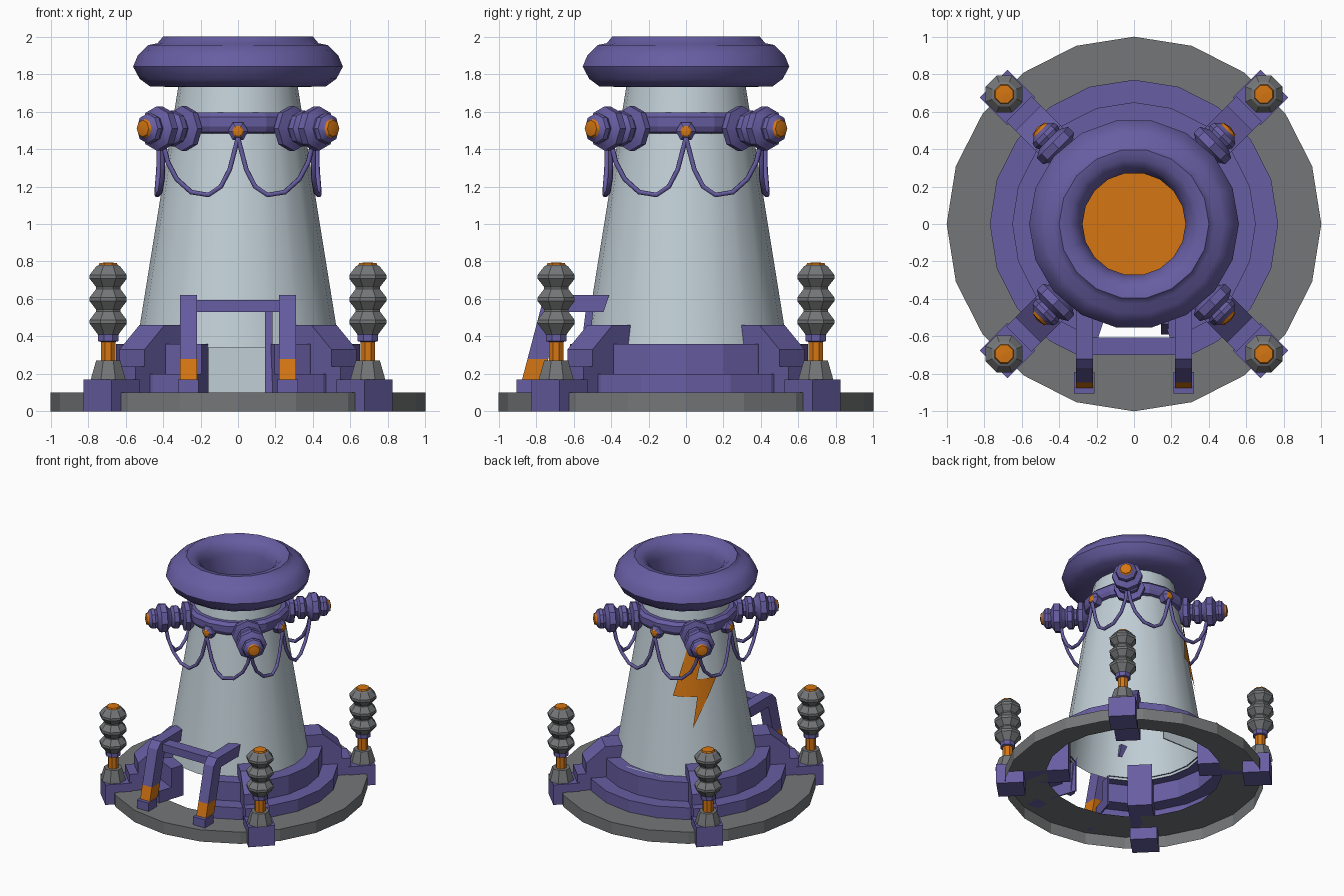
import bpy, bmesh, math
from math import radians, cos, sin
from mathutils import Matrix, Vector

if "Cube" in bpy.data.objects:
    bpy.data.objects.remove(bpy.data.objects["Cube"])


def mat(name, rgb):
    m = bpy.data.materials.new(name)
    m.diffuse_color = (*rgb, 1)
    m.use_nodes = True
    m.node_tree.nodes["Principled BSDF"].inputs["Base Color"].default_value = m.diffuse_color
    return m


PURPLE = mat("purple", (0.135, 0.11, 0.36))
ORANGE = mat("orange", (0.66, 0.18, 0.006))
GRAY = mat("gray", (0.175, 0.18, 0.185))
PALE = mat("pale_blue", (0.53, 0.62, 0.67))


def finish(name, bm, mats, smooth=None):
    me = bpy.data.meshes.new(name)
    bm.to_mesh(me)
    bm.free()
    ob = bpy.data.objects.new(name, me)
    bpy.context.collection.objects.link(ob)
    for m in mats:
        me.materials.append(m)
    if smooth:
        bpy.ops.object.select_all(action='DESELECT')
        ob.select_set(True)
        bpy.context.view_layer.objects.active = ob
        bpy.ops.object.shade_smooth_by_angle(angle=radians(smooth))
    return ob


def lathe(name, prof, n, mats, seg_mat=None, M=Matrix(), skip=(), smooth=None):
    """Revolve (radius, height) points; skip lists left-out sectors."""
    bm = bmesh.new()
    rings = []
    for r, z in prof:
        if r == 0:
            rings.append([bm.verts.new(M @ Vector((0, 0, z)))] * n)
        else:
            rings.append([bm.verts.new(M @ Vector((r * cos(2 * math.pi * k / n),
                                                   r * sin(2 * math.pi * k / n), z)))
                          for k in range(n)])
    for i in range(len(prof) - 1):
        a, b = rings[i], rings[i + 1]
        for k in range(n):
            if k in skip:
                continue
            j = (k + 1) % n
            vs = list(dict.fromkeys([a[k], a[j], b[j], b[k]]))
            f = bm.faces.new(vs)
            f.material_index = seg_mat[i] if seg_mat else 0
    return finish(name, bm, mats, smooth)


def prism(name, pts, t0, t1, ang, m):
    """Extrude a (distance, height) outline sideways, turned to angle ang."""
    R = Matrix.Rotation(radians(ang), 4, 'Z')
    bm = bmesh.new()
    A = [bm.verts.new(R @ Vector((d, t0, z))) for d, z in pts]
    B = [bm.verts.new(R @ Vector((d, t1, z))) for d, z in pts]
    bm.faces.new(A)
    bm.faces.new(B)
    for i in range(len(pts)):
        j = (i + 1) % len(pts)
        bm.faces.new((A[i], A[j], B[j], B[i]))
    bmesh.ops.recalc_face_normals(bm, faces=bm.faces)
    return finish(name, bm, [m])


def rect(d0, d1, z0, z1):
    return [(d0, z0), (d1, z0), (d1, z1), (d0, z1)]


def outward(ang, z):
    """Frame whose local z points away from the tower."""
    d = Vector((cos(radians(ang)), sin(radians(ang)), 0))
    return Matrix.Translation((0, 0, z)) @ d.to_track_quat('Z', 'Y').to_matrix().to_4x4()


def wall(z):
    return 0.54 - (z - 0.36) * 0.161


# Base disc: open underneath, with a hole in the middle
lathe("base_disc", [(1, 0), (1, 0.1), (0.68, 0.1)], 20, [GRAY])

# Stepped foot ring with the doorway gap in front
step = [(0.77, 0.1), (0.77, 0.2), (0.65, 0.2), (0.65, 0.36), (0.53, 0.36)]
lathe("foot_ring", step, 20, [PURPLE], skip=(14, 15))
for a in (-108, -72):
    prism("doorway_side", step + [(0.53, 0.1)], -0.006, 0.006, a, PURPLE)
prism("back_panel", rect(0.55, 0.56, 0.1, 0.36), -0.17, 0.17, 90, PALE)

# Tower
lathe("tower", [(wall(0.34), 0.34), (wall(1.76), 1.76)], 20, [PALE], smooth=30)

# Top collar with bowl and glowing floor
lathe("top_collar",
      [(0.30, 1.73), (0.47, 1.735), (0.525, 1.775), (0.56, 1.84), (0.535, 1.90),
       (0.48, 1.955), (0.43, 1.965), (0.40, 2.0), (0.345, 1.99), (0.30, 1.95),
       (0.275, 1.88), (0.275, 1.70), (0, 1.70)], 18, [PURPLE, ORANGE],
      seg_mat=[0] * 11 + [1], smooth=40)

# Band around the tower
lathe("tower_band", [(0.35, 1.48), (0.385, 1.49), (0.40, 1.52), (0.40, 1.57),
                     (0.375, 1.595), (0.33, 1.595)], 16, [PURPLE])

# Diagonal parts
for a in (45, 135, 225, 315):
    lathe("band_knob",
          [(0.07, 0.34), (0.12, 0.39), (0.12, 0.425), (0.065, 0.44), (0.07, 0.46),
           (0.095, 0.475), (0.095, 0.51), (0.07, 0.53), (0.085, 0.55),
           (0.118, 0.57), (0.118, 0.615), (0.075, 0.64), (0.085, 0.66),
           (0.08, 0.685), (0.052, 0.705), (0.045, 0.72), (0, 0.73)], 8,
          [PURPLE, ORANGE], seg_mat=[0] * 14 + [1] * 2, M=outward(a, 1.51), smooth=35)
    prism("buttress", [(0.5, 0.1), (0.5, 0.46), (0.65, 0.46), (0.8, 0.33),
                       (0.8, 0.24), (0.87, 0.24), (0.87, 0.1)], -0.095, 0.095, a, PURPLE)
    prism("pillar_box", rect(0.85, 1.06, 0, 0.17), -0.105, 0.105, a, PURPLE)
    P = Matrix.Translation((0.98 * cos(radians(a)), 0.98 * sin(radians(a)), 0))
    P = P @ Matrix.Rotation(radians(22.5), 4, 'Z')
    lathe("pillar_foot", [(0.1, 0.17), (0.095, 0.19), (0.07, 0.27), (0, 0.27)], 8, [GRAY], M=P)
    lathe("pillar_core", [(0.042, 0.26), (0.042, 0.38)], 8, [ORANGE], M=P)
    lathe("pillar_collar", [(0.04, 0.37), (0.06, 0.375), (0.06, 0.42), (0, 0.42)], 8,
          [PURPLE], M=P)
    beads = [(0.06, 0.41)]
    for z in (0.478, 0.598, 0.718):
        beads += [(0.07, z - 0.055), (0.107, z - 0.01), (0.107, z + 0.01), (0.07, z + 0.055)]
    beads += [(0.055, 0.78), (0.05, 0.792), (0, 0.795)]
    lathe("pillar_insulator", beads, 8, [GRAY, ORANGE],
          seg_mat=[0] * (len(beads) - 3) + [1] * 2, M=P)

# Small sockets on the band
for a in (0, 90, 180, 270):
    lathe("band_socket", [(0.055, 0.36), (0.055, 0.41), (0.032, 0.43), (0.025, 0.435),
                          (0, 0.438)], 6, [PURPLE, ORANGE], seg_mat=[0, 0, 1, 1],
          M=outward(a, 1.495))

# Hanging cables: one drooping path, mirrored and repeated
droop = [(0, 0.42, 1.46), (6, 0.425, 1.29), (12, 0.44, 1.2), (20, 0.46, 1.155),
         (31, 0.485, 1.17), (39, 0.52, 1.24), (43, 0.55, 1.33), (45, 0.57, 1.45)]
cu = bpy.data.curves.new("hanging_cables", 'CURVE')
cu.dimensions = '3D'
cu.bevel_depth = 0.014
cu.bevel_resolution = 1
cu.materials.append(PURPLE)
for q in (0, 90, 180, 270):
    for s in (-1, 1):
        sp = cu.splines.new('POLY')
        sp.points.add(len(droop) - 1)
        for p, (t, r, z) in zip(sp.points, droop):
            g = radians(q + s * t)
            p.co = (r * cos(g), r * sin(g), z, 1)
bpy.context.collection.objects.link(bpy.data.objects.new("hanging_cables", cu))

# Front frame: two bent legs, cross bar and a strut
for x in (-0.265, 0.265):
    t = (x - 0.045, x + 0.045)
    prism("frame_foot", rect(0.79, 0.905, 0.1, 0.17), x - 0.055, x + 0.055, -90, PURPLE)
    prism("frame_sleeve", [(0.765, 0.17), (0.875, 0.17), (0.846, 0.28), (0.735, 0.28)],
          *t, -90, ORANGE)
    prism("frame_leg", [(0.735, 0.28), (0.846, 0.28), (0.77, 0.57), (0.72, 0.62),
                        (0.41, 0.62), (0.44, 0.53), (0.67, 0.53)], *t, -90, PURPLE)
prism("frame_bar", rect(0.605, 0.70, 0.53, 0.595), -0.23, 0.23, -90, PURPLE)
prism("frame_strut", [(0.54, 0.1), (0.59, 0.1), (0.535, 0.54), (0.495, 0.54)],
      0.145, 0.185, -90, PURPLE)

# Lightning bolt wrapped on the tower wall, back left
bm = bmesh.new()
bolt = [(-0.05, 1.40), (-0.18, 1.0), (0.01, 0.99), (-0.03, 0.75), (0.175, 1.13),
        (0.01, 1.13), (0.08, 1.40)]
bm.faces.new([bm.verts.new((u, 0, z)) for u, z in bolt])
bmesh.ops.triangulate(bm, faces=bm.faces)
for i in range(-5, 6):
    bmesh.ops.bisect_plane(bm, geom=bm.verts[:] + bm.edges[:] + bm.faces[:],
                           plane_co=(i * 0.035, 0, 0), plane_no=(1, 0, 0))
for v in bm.verts:
    r = wall(v.co.z) + 0.008
    g = radians(135) + v.co.x / r
    v.co = (r * cos(g), r * sin(g), v.co.z)
bm.normal_update()
for f in bm.faces:
    c = f.calc_center_median()
    if f.normal.x * c.x + f.normal.y * c.y < 0:
        f.normal_flip()
finish("bolt_plate", bm, [ORANGE])
